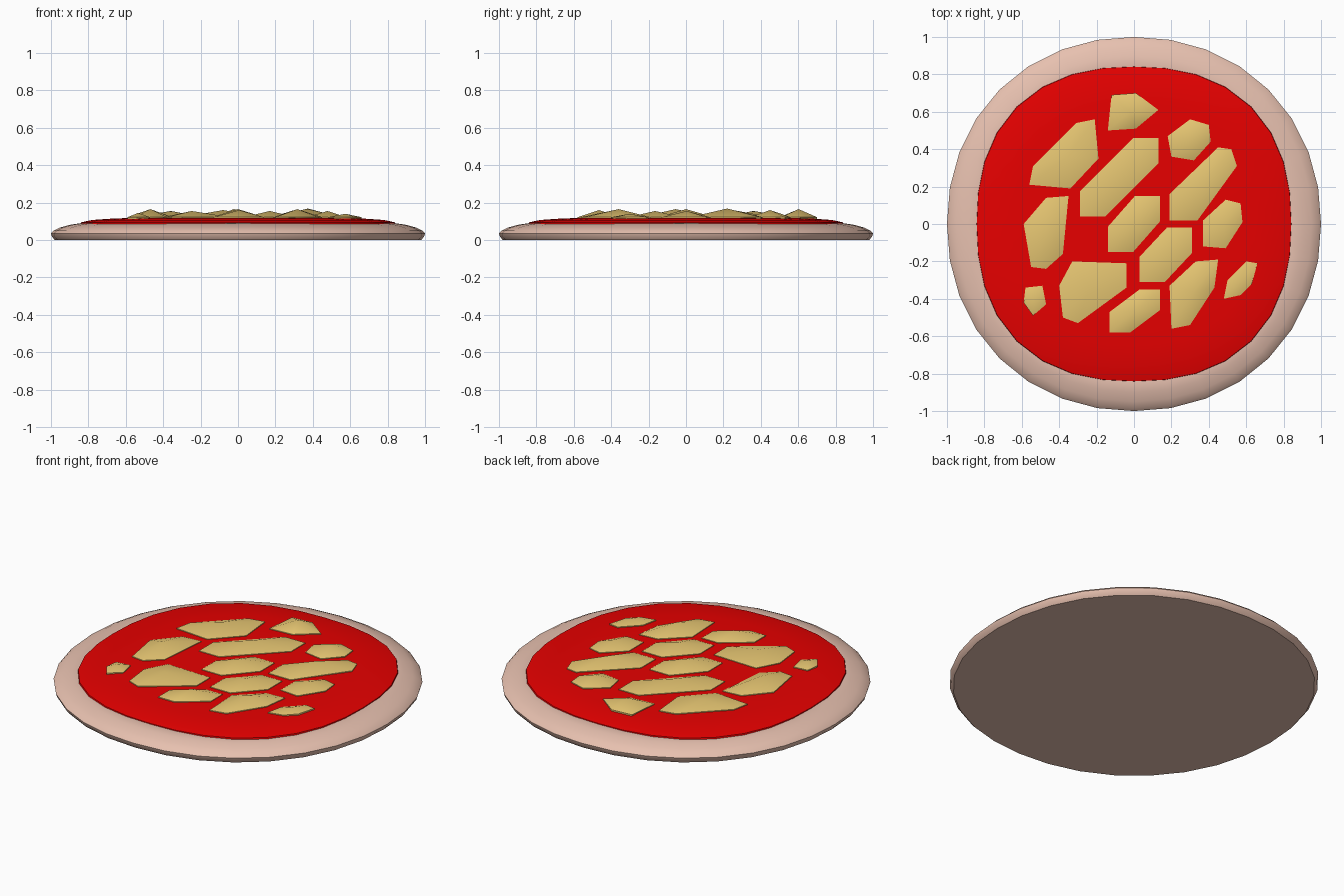
import bpy, math

if "Cube" in bpy.data.objects:
    bpy.data.objects.remove(bpy.data.objects["Cube"])

def material(name, rgb):
    m = bpy.data.materials.new(name)
    m.diffuse_color = (*rgb, 1)
    m.use_nodes = True
    m.node_tree.nodes["Principled BSDF"].inputs["Base Color"].default_value = m.diffuse_color
    return m

def add_mesh(name, verts, faces, mat, angle):
    me = bpy.data.meshes.new(name)
    me.from_pydata(verts, [], faces)
    me.materials.append(mat)
    ob = bpy.data.objects.new(name, me)
    bpy.context.collection.objects.link(ob)
    bpy.ops.object.select_all(action='DESELECT')
    ob.select_set(True)
    bpy.context.view_layer.objects.active = ob
    bpy.ops.object.shade_smooth_by_angle(angle=math.radians(angle))
    return ob

def lathe(name, profile, power, mat, sides=32):
    """Revolve a bottom-to-top profile around a slightly squared circle."""
    verts, faces = [], []
    for r, z in profile:
        for i in range(sides):
            a = 2 * math.pi * i / sides
            c, s = math.cos(a), math.sin(a)
            k = r / (abs(c) ** power + abs(s) ** power) ** (1 / power)
            verts.append((c * k, s * k, z))
    for j in range(len(profile) - 1):
        for i in range(sides):
            n = (i + 1) % sides
            faces.append((j * sides + i, j * sides + n, (j + 1) * sides + n, (j + 1) * sides + i))
    top = (len(profile) - 1) * sides
    faces.append(tuple(reversed(range(sides))))
    faces.append(tuple(range(top, top + sides)))
    return add_mesh(name, verts, faces, mat, 45)

def hexagon(x0, y0, x1, y1, c=0.135):
    return [(x1, y1), (x1 - c, y1), (x0, y0 + c), (x0, y0), (x0 + c, y0), (x1, y1 - c)]

def cheese(name, pts, peak, mat):
    n = len(pts)
    area = sum(pts[i - 1][0] * pts[i][1] - pts[i][0] * pts[i - 1][1] for i in range(n))
    if area < 0:
        pts = pts[::-1]
    cx, cy = sum(p[0] for p in pts) / n, sum(p[1] for p in pts) / n
    verts = [(x, y, 0.10) for x, y in pts] + [(x, y, 0.122) for x, y in pts] + [(cx, cy, peak)]
    faces = [tuple(reversed(range(n)))]
    for i in range(n):
        k = (i + 1) % n
        faces += [(i, k, n + k, n + i), (n + i, n + k, 2 * n)]
    add_mesh(name, verts, faces, mat, 50)

dough = material("dough", (0.8, 0.53, 0.43))
red = material("tomato", (0.8, 0.0, 0.0))
yellow = material("cheese", (0.8, 0.57, 0.17))

# Dough base with rounded rim
lathe("crust", [(0.98, 0), (0.995, 0.018), (1.0, 0.035), (0.985, 0.05), (0.95, 0.067),
                (0.9, 0.081), (0.84, 0.09), (0.75, 0.06)], 2.1, dough)

# Gently domed sauce layer
lathe("sauce", [(0.8, 0.07), (0.843, 0.082), (0.84, 0.094), (0.78, 0.107),
                (0.65, 0.116), (0.4, 0.118)], 2.35, red)

# Cheese pieces: regular stretched hexagons
pieces = [(hexagon(-0.29, 0.04, 0.13, 0.46), 0.16), (hexagon(-0.14, -0.15, 0.14, 0.15), 0.165),
          (hexagon(0.03, -0.31, 0.31, -0.02), 0.155), (hexagon(-0.13, -0.58, 0.14, -0.35, 0.11), 0.16)]

# Irregular cheese pieces
pieces += [
    ([(-.12, .69), (.01, .70), (.13, .61), (.01, .51), (-.14, .50)], 0.165),
    ([(-.21, .56), (-.31, .54), (-.54, .31), (-.56, .21), (-.34, .19), (-.19, .35)], 0.155),
    ([(.30, .56), (.40, .53), (.41, .44), (.32, .34), (.20, .36), (.18, .47)], 0.16),
    ([(.45, .41), (.52, .40), (.55, .31), (.34, .02), (.19, .02), (.19, .16)], 0.168),
    ([(.49, .13), (.57, .11), (.58, .01), (.49, -.13), (.37, -.12), (.37, .02)], 0.155),
    ([(-.47, .14), (-.35, .15), (-.38, -.16), (-.47, -.24), (-.55, -.23), (-.59, 0)], 0.165),
    ([(-.58, -.34), (-.49, -.33), (-.47, -.43), (-.54, -.49), (-.59, -.42)], 0.145),
    ([(-.33, -.20), (-.04, -.21), (-.04, -.34), (-.30, -.53), (-.38, -.50), (-.40, -.33)], 0.155),
    ([(.33, -.20), (.45, -.19), (.43, -.34), (.30, -.54), (.20, -.56), (.19, -.33)], 0.165),
    ([(.60, -.20), (.66, -.21), (.63, -.32), (.57, -.38), (.48, -.40), (.50, -.30)], 0.14),
]
for i, (pts, peak) in enumerate(pieces):
    cheese(f"cheese_piece_{i + 1}", pts, peak, yellow)
